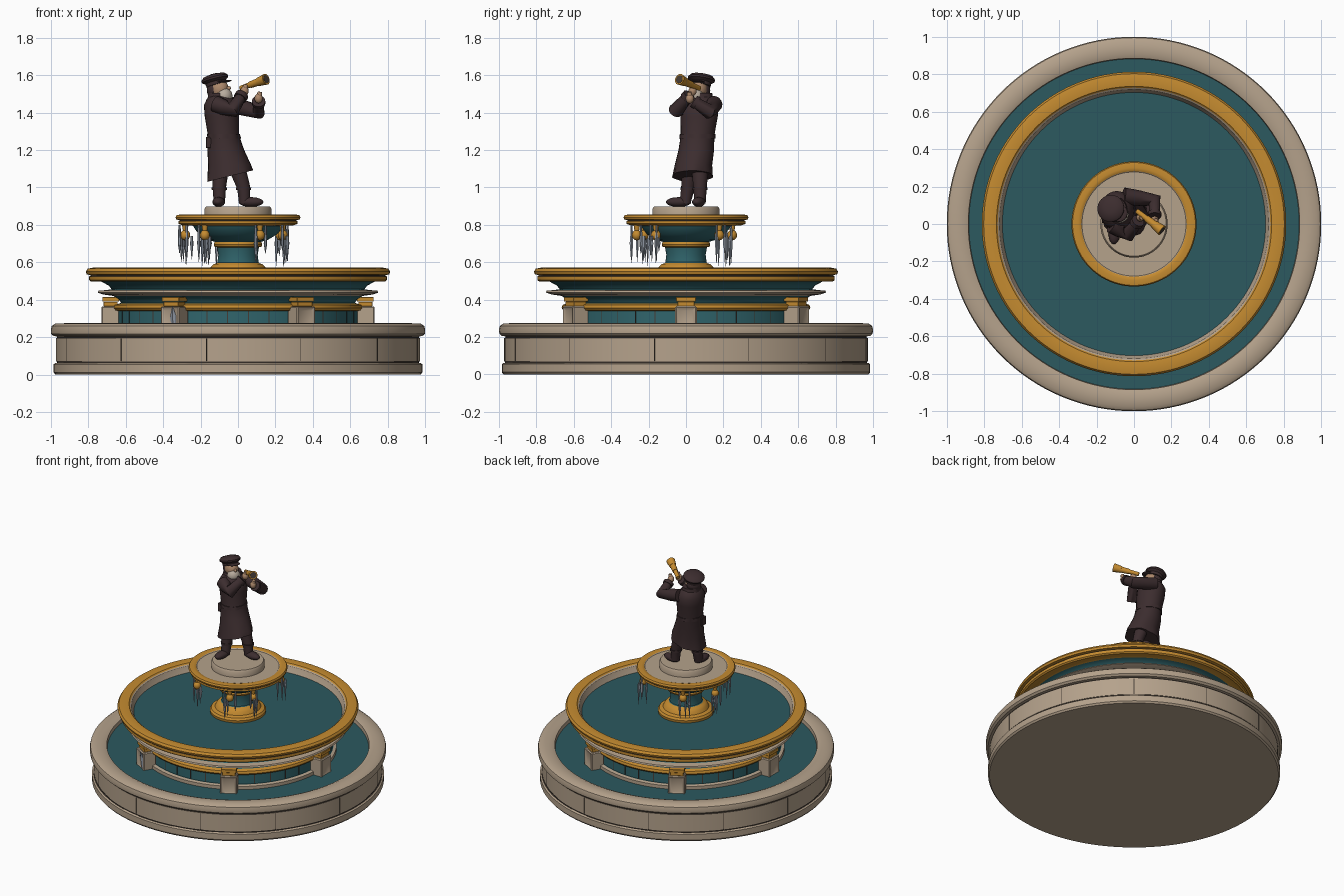
import bpy, bmesh, math, random
from mathutils import Matrix, Vector

random.seed(4)
if "Cube" in bpy.data.objects:
    bpy.data.objects.remove(bpy.data.objects["Cube"], do_unlink=True)


def colour(name, r, g, b):
    mat = bpy.data.materials.new(name)
    mat.use_nodes = True
    mat.diffuse_color = (r, g, b, 1)
    mat.node_tree.nodes["Principled BSDF"].inputs["Base Color"].default_value = (r, g, b, 1)
    return mat


STONE = colour("pale stone", .46, .36, .26)
GOLD = colour("gilded bronze", .56, .26, .03)
TEAL = colour("teal enamel", .03, .13, .15)
WATER = colour("deep water", .025, .10, .115)
COAT = colour("dark coat", .045, .026, .028)
SKIN = colour("skin", .42, .25, .15)
BEARD = colour("beard", .48, .41, .34)
ICE = colour("ice", .30, .34, .40)
SEAM = colour("dark seam", .06, .045, .035)


def finish(name, bm, mats, matrix=Matrix(), angle=35):
    """Turn a bmesh into a shaded object."""
    bmesh.ops.recalc_face_normals(bm, faces=bm.faces)
    mesh = bpy.data.meshes.new(name)
    bm.to_mesh(mesh)
    bm.free()
    for mat in mats:
        mesh.materials.append(mat)
    mesh.shade_smooth()
    mesh.set_sharp_from_angle(angle=math.radians(angle))
    obj = bpy.data.objects.new(name, mesh)
    obj.matrix_world = matrix
    bpy.context.collection.objects.link(obj)
    return obj


def bridge(bm, lower, upper, index=0):
    n = len(lower)
    for i in range(n):
        j = (i + 1) % n
        bm.faces.new((lower[i], lower[j], upper[j], upper[i])).material_index = index


def lathe(name, bands, sides=96, matrix=Matrix()):
    """Revolve a profile given as (material, points) bands, then cap its ends."""
    bm = bmesh.new()
    mats, previous, first = [], None, None
    for mat, points in bands:
        if mat not in mats:
            mats.append(mat)
        for r, z in points:
            ring = [bm.verts.new((r * math.cos(math.tau * i / sides),
                                  r * math.sin(math.tau * i / sides), z)) for i in range(sides)]
            if previous:
                bridge(bm, previous, ring, mats.index(mat))
            else:
                first = ring
            previous = ring
    bm.faces.new(first).material_index = 0
    bm.faces.new(previous).material_index = mats.index(bands[-1][0])
    return finish(name, bm, mats, matrix)


def limb(name, points, radii, mat, sides=14):
    """Round tube of changing thickness along a path."""
    bm = bmesh.new()
    points = [Vector(p) for p in points]
    previous = None
    for k, point in enumerate(points):
        way = (points[min(k + 1, len(points) - 1)] - points[max(k - 1, 0)]).normalized()
        turn = way.to_track_quat('Z', 'Y')
        ring = [bm.verts.new(point + turn @ Vector((radii[k] * math.cos(math.tau * i / sides),
                                                   radii[k] * math.sin(math.tau * i / sides), 0)))
                for i in range(sides)]
        if previous:
            bridge(bm, previous, ring)
        else:
            bm.faces.new(ring)
        previous = ring
    bm.faces.new(previous)
    return finish(name, bm, [mat], angle=50)


def loft(name, rings, mat, slope=0, sides=28):
    """Stack of ellipses (x, y, z, rx, ry); slope raises the lowest rim toward +x."""
    bm = bmesh.new()
    previous = None
    for x, y, z, rx, ry in rings:
        ring = []
        for i in range(sides):
            a = math.tau * i / sides
            lift = slope * math.cos(a) if previous is None else 0
            fold = 1 + (.04 * math.cos(7 * a) if previous is None else 0)
            ring.append(bm.verts.new((x + rx * fold * math.cos(a), y + ry * fold * math.sin(a), z + lift)))
        if previous:
            bridge(bm, previous, ring)
        else:
            bm.faces.new(ring)
        previous = ring
    bm.faces.new(previous)
    return finish(name, bm, [mat], angle=60)


def ball(name, place, size, mat, heading=0, tilt=0):
    bm = bmesh.new()
    bmesh.ops.create_uvsphere(bm, u_segments=20, v_segments=12, radius=1)
    matrix = (Matrix.Translation(place) @ Matrix.Rotation(math.radians(heading), 4, 'Z')
              @ Matrix.Rotation(math.radians(tilt), 4, 'Y') @ Matrix.Diagonal((*size, 1)))
    bm.transform(matrix)
    return finish(name, bm, [mat], angle=80)


def block(name, place, size, mat, heading=0, panel=False):
    bm = bmesh.new()
    bmesh.ops.create_cube(bm, size=1)
    bm.transform(Matrix.Diagonal((*size, 1)))
    bmesh.ops.bevel(bm, geom=bm.edges[:], offset=min(size) * .06, segments=1, affect='EDGES')
    if panel:
        face = max(bm.faces, key=lambda f: f.calc_center_median().x)
        bmesh.ops.inset_region(bm, faces=[face], thickness=.025, depth=-.01)
    spin = Matrix.Rotation(heading, 4, 'Z')
    return finish(name, bm, [mat], spin @ Matrix.Translation(place))


# Lower basin with its water
lathe("lower_basin", [
    (STONE, [(.975, 0), (.985, .012), (.985, .055), (.975, .062)]),
    (SEAM, [(.968, .062), (.968, .07)]),
    (STONE, [(.972, .07), (.972, .195)]),
    (SEAM, [(.966, .197), (.966, .204)]),
    (STONE, [(.985, .206), (.998, .218), (1, .24), (.995, .26), (.975, .273),
             (.91, .275), (.885, .265), (.88, .22), (.86, .2)])], 128)
lathe("lower_water", [(WATER, [(.87, .21), (.885, .238)])])
for k in range(12):
    block("basin_joint", (.971, 0, .132), (.004, .004, .12), SEAM, math.radians(30 * k + 20))

# Drum, flaring bowl and gilded rim
lathe("drum_and_bowl", [
    (STONE, [(.665, .22), (.665, .262), (.645, .268)]),
    (TEAL, [(.64, .268), (.64, .34)]),
    (GOLD, [(.655, .343), (.665, .355), (.66, .372), (.635, .38)]),
    (TEAL, [(.625, .383), (.635, .4), (.665, .42)]),
    (STONE, [(.72, .428), (.75, .438), (.745, .448), (.70, .452)]),
    (TEAL, [(.675, .456), (.69, .475), (.73, .497)]),
    (GOLD, [(.785, .497), (.795, .505), (.795, .525)]),
    (SEAM, [(.788, .527), (.788, .532)]),
    (GOLD, [(.808, .535), (.813, .55), (.803, .566), (.77, .572), (.735, .568), (.728, .56)]),
    (STONE, [(.72, .555), (.70, .505), (.69, .49)])], 128)
lathe("upper_water", [(WATER, [(.69, .495), (.705, .512)])])
for k in range(36):
    block("drum_joint", (.64, 0, .304), (.004, .005, .07), SEAM, math.radians(10 * k + 5))

# Six corbel blocks with gilded caps
for k in range(6):
    spin = math.radians(60 * k)
    block("corbel", (.68, 0, .295), (.10, .115, .14), STONE, spin, True)
    block("corbel_cap", (.68, 0, .377), (.075, .09, .024), GOLD, spin)
    block("corbel_cap_top", (.68, 0, .402), (.09, .105, .024), GOLD, spin)

# Column, small bowl and plinth
lathe("column_and_bowl", [
    (GOLD, [(.185, .5), (.19, .53), (.18, .545), (.155, .553), (.145, .575), (.13, .59), (.115, .595)]),
    (TEAL, [(.11, .6), (.105, .64), (.112, .68)]),
    (GOLD, [(.125, .683), (.13, .695), (.125, .708)]),
    (TEAL, [(.125, .71), (.16, .72), (.21, .75), (.235, .785), (.24, .795)]),
    (GOLD, [(.30, .798), (.318, .806), (.318, .82)]),
    (SEAM, [(.312, .822), (.312, .826)]),
    (GOLD, [(.33, .828), (.334, .84), (.328, .852), (.30, .856), (.282, .852)]),
    (STONE, [(.278, .848)])], 80)
lathe("plinth", [(STONE, [(.18, .84), (.18, .885), (.172, .897)])], 64)

# Gilded drops with icicles below the small bowl
for heading in (-66, -34, -128, 168, 38, 121):
    a = math.radians(heading)
    x, y = .288 * math.cos(a), .288 * math.sin(a)
    ball("gilded_drop", (x, y, .745), (.026, .026, .028), GOLD)
    limb("drop_hanger", [(x, y, .765), (x, y, .805)], [.012, .018], GOLD, 8)
    for k in range(6):
        px, py = x + random.uniform(-.035, .035), y + random.uniform(-.035, .035)
        tip = random.uniform(.575, .67)
        limb("icicle", [(px, py, .80 if k > 3 else .74), (px, py, .70), (px, py, tip)], [.006, .009, .001], ICE, 6)
limb("ice_shard", [(-.33, -.62, .24), (-.345, -.63, .31), (-.35, -.65, .365)], [.025, .018, .002], ICE, 5)

# Legs and boots
for side, foot, knee, hip, heading in (
        ("right", (-.10, -.005, .915), (-.10, .01, 1.0), (-.09, .03, 1.15), -95),
        ("left", (.035, .075, .915), (.03, .075, 1.0), (-.02, .075, 1.15), -12)):
    limb(side + "_leg", [foot, knee, hip], [.03, .036, .05], COAT)
    limb(side + "_boot_cuff", [Vector(knee) - Vector((0, 0, .015)), knee], [.04, .041], COAT)
    step = Vector((math.cos(math.radians(heading)), math.sin(math.radians(heading)), 0))
    ball(side + "_boot", Vector(foot) + step * .035 + Vector((0, 0, .007)), (.068, .033, .026), COAT, heading)

# Long coat, belt, collar and pouch
loft("coat", [
    (-.045, .035, 1.06, .122, .108), (-.045, .04, 1.12, .115, .10), (-.065, .055, 1.2, .098, .095),
    (-.078, .062, 1.28, .083, .09), (-.086, .07, 1.38, .092, .10), (-.092, .072, 1.44, .09, .104),
    (-.095, .075, 1.475, .07, .082), (-.098, .075, 1.50, .045, .05)], COAT, .03)
loft("belt", [(-.076, .061, 1.262, .089, .096), (-.078, .062, 1.285, .088, .095)], COAT)
loft("collar", [(-.095, .075, 1.45, .07, .075), (-.1, .078, 1.505, .06, .062)], COAT)
block("pouch", (-.155, .03, 1.24), (.03, .05, .06), COAT)

# Head, beard and peaked cap, leaning back to look up
ball("head", (-.1, .068, 1.525), (.052, .046, .055), SKIN, -30, -15)
ball("beard", (-.073, .05, 1.487), (.043, .045, .045), BEARD, -30, 15)
ball("nose", (-.05, .042, 1.53), (.013, .009, .011), SKIN, -30)
ball("hair", (-.122, .082, 1.52), (.043, .05, .05), COAT, -30)
lean = (Matrix.Translation((-.115, .078, 1.545)) @ Matrix.Rotation(math.radians(-30), 4, 'Z')
        @ Matrix.Rotation(math.radians(-16), 4, 'Y'))
lathe("cap", [(COAT, [(.054, 0), (.056, .018), (.072, .03), (.073, .04), (.06, .054), (.025, .062)])], 28, lean)
ball("cap_visor", lean @ Vector((.048, 0, .008)), (.042, .046, .007), COAT, -30, -8)

# Arms raised to the spyglass, with cuffs and hands
for side, shoulder, elbow, hand in (
        ("right", (-.12, -.005, 1.445), (-.03, -.055, 1.41), (.035, .035, 1.515)),
        ("left", (-.055, .15, 1.445), (.11, .125, 1.405), (.11, .02, 1.475))):
    shoulder, elbow, hand = Vector(shoulder), Vector(elbow), Vector(hand)
    wrist = elbow.lerp(hand, .8)
    limb(side + "_sleeve", [shoulder, shoulder.lerp(elbow, .5), elbow, wrist], [.045, .042, .04, .028], COAT)
    limb(side + "_cuff", [elbow.lerp(hand, .62), wrist], [.036, .036], COAT)
    ball(side + "_hand", hand, (.022, .022, .026), SKIN)
    limb(side + "_fingers", [hand, hand + Vector((.008, -.002, .035))], [.018, .012], SKIN, 8)

# Spyglass in three widening draws
start, end = Vector((.015, .07, 1.53)), Vector((.15, -.035, 1.578))
for k, (a, b, r, s) in enumerate(((0, .42, .013, .015), (.38, .74, .018, .021), (.7, 1, .023, .03))):
    limb("spyglass_draw", [start.lerp(end, a), start.lerp(end, b)], [r, s], GOLD, 20)
limb("spyglass_lens", [start.lerp(end, .99), start.lerp(end, 1.01)], [.022, .022], SEAM, 20)
